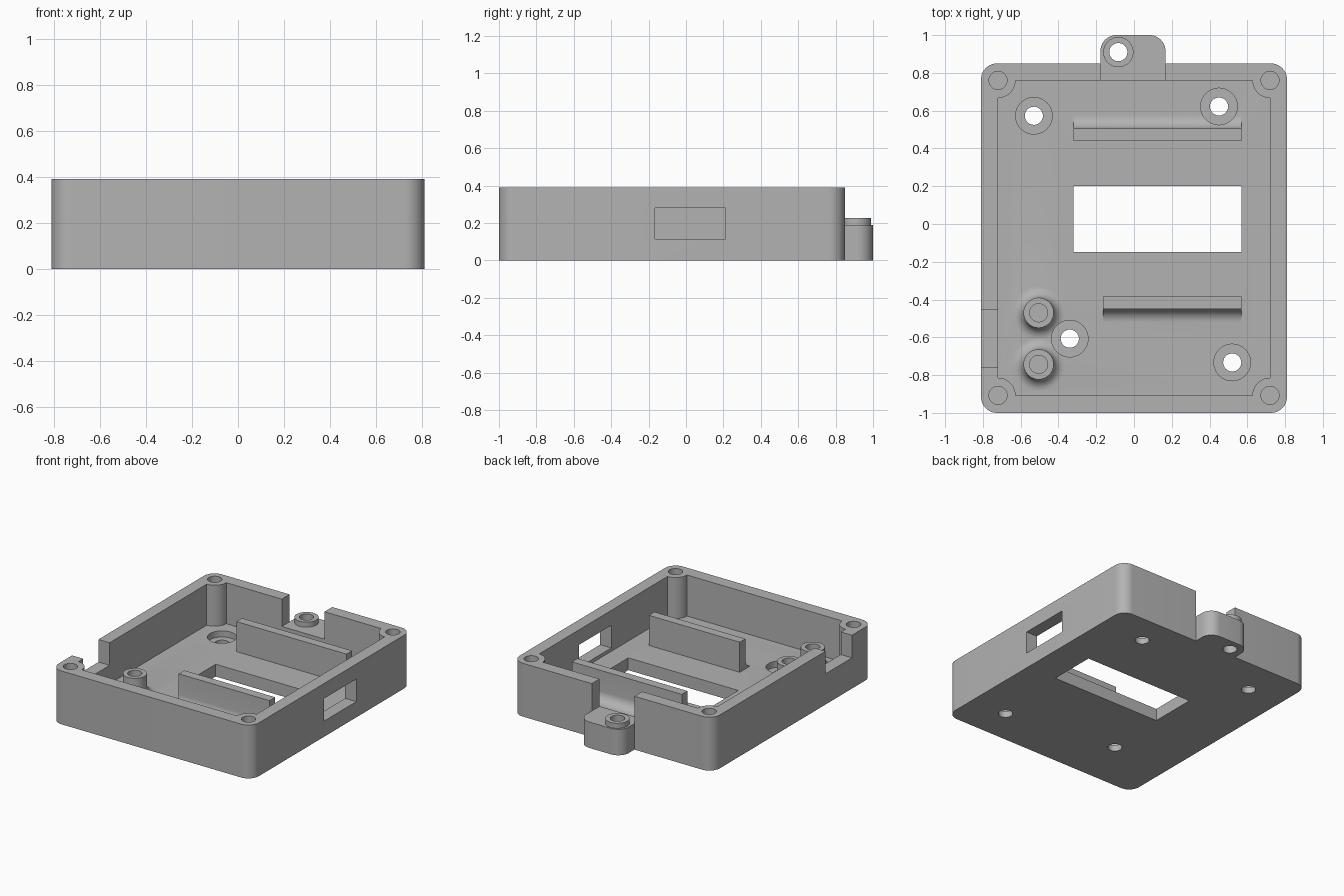
import bpy, bmesh
from math import sin, cos, pi
from mathutils import Vector

if "Cube" in bpy.data.objects:
    bpy.data.objects.remove(bpy.data.objects["Cube"])

grey = bpy.data.materials.new("grey plastic")
grey.use_nodes = True
colour = (0.45, 0.45, 0.45, 1)
grey.diffuse_color = colour
grey.node_tree.nodes["Principled BSDF"].inputs["Base Color"].default_value = colour


def loft(name, loops):
    """Closed solid through a list of matching 3D point loops."""
    bm = bmesh.new()
    rings = [[bm.verts.new(p) for p in loop] for loop in loops]
    n = len(rings[0])
    for a, b in zip(rings, rings[1:]):
        for i in range(n):
            j = (i + 1) % n
            bm.faces.new((a[i], a[j], b[j], b[i]))
    bm.faces.new(rings[0])
    bm.faces.new(rings[-1])
    bmesh.ops.recalc_face_normals(bm, faces=bm.faces)
    mesh = bpy.data.meshes.new(name)
    bm.to_mesh(mesh)
    bm.free()
    mesh.materials.append(grey)
    ob = bpy.data.objects.new(name, mesh)
    bpy.context.collection.objects.link(ob)
    return ob


def prism(name, outline, z0, z1):
    return loft(name, [[(x, y, z) for x, y in outline] for z in (z0, z1)])


def box(name, x0, x1, y0, y1, z0, z1):
    return prism(name, [(x0, y0), (x1, y0), (x1, y1), (x0, y1)], z0, z1)


def arc(cx, cy, r, a0, a1, n=10):
    return [(cx + r * cos(a0 + (a1 - a0) * i / n),
             cy + r * sin(a0 + (a1 - a0) * i / n)) for i in range(n + 1)]


def turned(name, x, y, profile, n=40):
    return loft(name, [[(x + r * cos(2 * pi * i / n), y + r * sin(2 * pi * i / n), z)
                        for i in range(n)] for r, z in profile])


def rounded(x0, x1, y0, y1, r):
    pts = []
    corners = [(x1 - r, y0 + r), (x1 - r, y1 - r), (x0 + r, y1 - r), (x0 + r, y0 + r)]
    for k, (cx, cy) in enumerate(corners):
        pts += arc(cx, cy, r, (k - 1) * pi / 2, k * pi / 2)
    return pts


def combine(target, tool, operation):
    mod = target.modifiers.new(operation, "BOOLEAN")
    mod.operation = operation
    mod.solver = "EXACT"
    mod.object = tool
    bpy.context.view_layer.objects.active = target
    bpy.ops.object.modifier_apply(modifier=mod.name)
    bpy.data.objects.remove(tool)


def add(tool):
    combine(case, tool, "UNION")


def cut(tool):
    combine(case, tool, "DIFFERENCE")


W, BACK, FRONT, TOP, FLOOR = 0.81, 0.85, -1.0, 0.39, 0.09
PX, PY0, PY1, PR = 0.72, -0.907, 0.76, 0.093   # corner post centres and radius

# Outer block with the mounting tab at the back
case = prism("case_tray", rounded(-W, W, FRONT, BACK, 0.085), 0, TOP)
add(prism("mounting_tab", rounded(-0.178, 0.167, 0.6, 1.0, 0.085), 0, 0.19))

# Cavity that leaves a quarter-round post in each corner
cavity = []
for k, (cx, cy) in enumerate([(PX, PY0), (PX, PY1), (-PX, PY1), (-PX, PY0)]):
    start = pi - k * pi / 2 + k * pi
    cavity += arc(cx, cy, PR, start, start - pi / 2)
cut(prism("cavity", cavity, FLOOR, 0.6))

# Wall openings: back notch, left-hand notch and side port
cut(box("back_notch", -0.178, 0.167, 0.7, 0.9, 0.19, 0.6))
cut(box("side_notch", -0.9, -0.68, -0.76, -0.455, 0.225, 0.6))
cut(box("side_port", 0.68, 0.9, -0.165, 0.21, 0.115, 0.28))


# Support ribs, each filleted to the floor on its outer side
def rib(x0, x1, inner, outer):
    s = 1 if outer > inner else -1
    r = 0.07
    fillet = [(outer + s * (r - r * cos(a)), FLOOR + r - r * sin(a))
              for a in [i * pi / 16 for i in range(9)]]
    outline = [(inner, 0.05), (inner, 0.31), (outer, 0.31)] + fillet + [(outer + s * r, 0.05)]
    add(loft("rib", [[(x, y, z) for y, z in outline] for x in (x0, x1)]))


rib(-0.32, 0.57, 0.44, 0.505)
rib(-0.165, 0.57, -0.385, -0.45)

# Floor bosses with a flared foot
foot = [(0.14 - 0.06 * sin(a), FLOOR + 0.06 - 0.06 * cos(a))
        for a in [i * pi / 16 for i in range(9)]]
for y in (-0.47, -0.743):
    add(turned("floor_boss", -0.505, y, [(0.14, 0.05)] + foot + [(0.08, 0.23)]))
    cut(turned("boss_hole", -0.505, y, [(0.048, 0.1), (0.048, 0.4)]))

# Boss and through hole on the tab
add(turned("tab_boss", -0.083, 0.91, [(0.08, 0.1), (0.08, 0.227)]))
cut(turned("tab_hole", -0.083, 0.91, [(0.048, -0.1), (0.048, 0.4)]))

# Floor window
cut(box("floor_window", -0.32, 0.57, -0.147, 0.2, -0.1, 0.2))

# Counterbored holes in the floor
for x, y in [(-0.53, 0.573), (0.45, 0.622), (-0.34, -0.607), (0.52, -0.733)]:
    cut(turned("screw_hole", x, y, [(0.048, -0.1), (0.048, 0.045), (0.097, 0.045), (0.097, 0.2)]))

# Blind screw holes in the corner posts
for x in (-PX, PX):
    for y in (PY0, PY1):
        cut(turned("post_hole", x, y, [(0.048, 0.1), (0.048, 0.6)]))

# Smooth the round parts and keep the edges crisp
for ob in bpy.context.selected_objects:
    ob.select_set(False)
case.select_set(True)
bpy.context.view_layer.objects.active = case
bpy.ops.object.shade_smooth_by_angle(angle=pi / 6)
